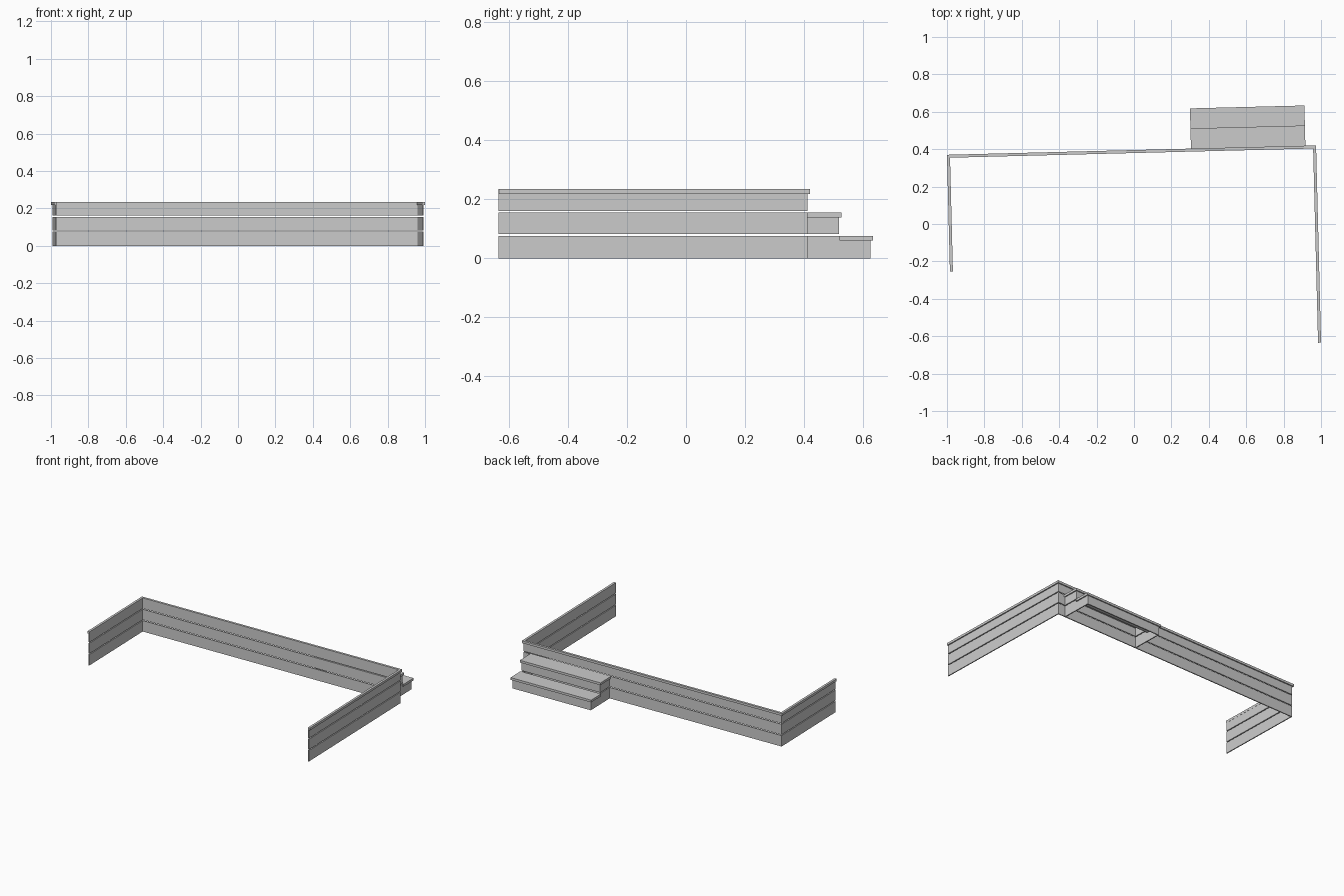
import bpy, bmesh, math
from mathutils import Matrix, Vector

if "Cube" in bpy.data.objects:
    bpy.data.objects.remove(bpy.data.objects["Cube"])

# Whole deck skirt is turned slightly; local origin = outer back-left cap corner,
# local x runs along the back wall, local y points outwards (backwards)
FRAME = Matrix.Translation((-1.0, 0.37, 0)) @ Matrix.Rotation(math.radians(1.452), 4, 'Z')


def add_box(bm, lo, hi):
    lo, hi = Vector(lo), Vector(hi)
    m = Matrix.Translation((lo + hi) / 2) @ Matrix.Diagonal((*(hi - lo), 1))
    bmesh.ops.create_cube(bm, size=1, matrix=m)


def make(name, boxes):
    bm = bmesh.new()
    for lo, hi in boxes:
        add_box(bm, lo, hi)
    me = bpy.data.meshes.new(name)
    bm.to_mesh(me)
    bm.free()
    ob = bpy.data.objects.new(name, me)
    ob.matrix_world = FRAME
    bpy.context.collection.objects.link(ob)


W = 1.974               # back wall length at the cap
LEFT, RIGHT = -0.625, -1.055   # front ends of the side walls
IN, T, CAP = 0.008, 0.007, 0.016
ROWS = [(0, 0.076), (0.082, 0.155), (0.161, 0.219)]

# Three rows of boards with gaps between, per wall
for i, (a, b) in enumerate(ROWS):
    make(f"back_board_{i}", [((IN, -IN - T, a), (W - IN, -IN, b))])
    make(f"left_board_{i}", [((IN, LEFT, a), (IN + T, -IN - T, b))])
    make(f"right_board_{i}", [((W - IN - T, RIGHT, a), (W - IN, -IN - T, b))])

# Cap rail along the top
Z0, Z1 = 0.219, 0.235
make("back_cap", [((0, -CAP, Z0), (W, 0, Z1))])
make("left_cap", [((0, LEFT, Z0), (CAP, -CAP, Z1))])
make("right_cap", [((W - CAP, RIGHT, Z0), (W, -CAP, Z1))])

# Steps: open-backed, open-bottomed boxes with overhanging treads
X0, X1 = 1.305, 1.917
SX0, SX1 = X0 + IN, X1 - IN


def step(name, z0, z1, front, tread_back):
    zt = z1 - 0.016
    make(name + "_riser", [((SX0, front - IN - T, z0), (SX1, front - IN, zt))])
    sides = []
    for x in (SX0, SX1 - T):
        sides.append(((x, -IN, z0), (x + T, front - IN - T, zt)))
        if tread_back > 0:   # side fills up level with the tread top behind it
            sides.append(((x, -IN, zt), (x + T, tread_back, z1)))
    make(name + "_sides", sides)
    make(name + "_tread", [((X0, tread_back, zt), (X1, front, z1))])


step("lower_step", 0, 0.076, 0.215, 0.102)
step("upper_step", 0.082, 0.155, 0.108, -IN)
